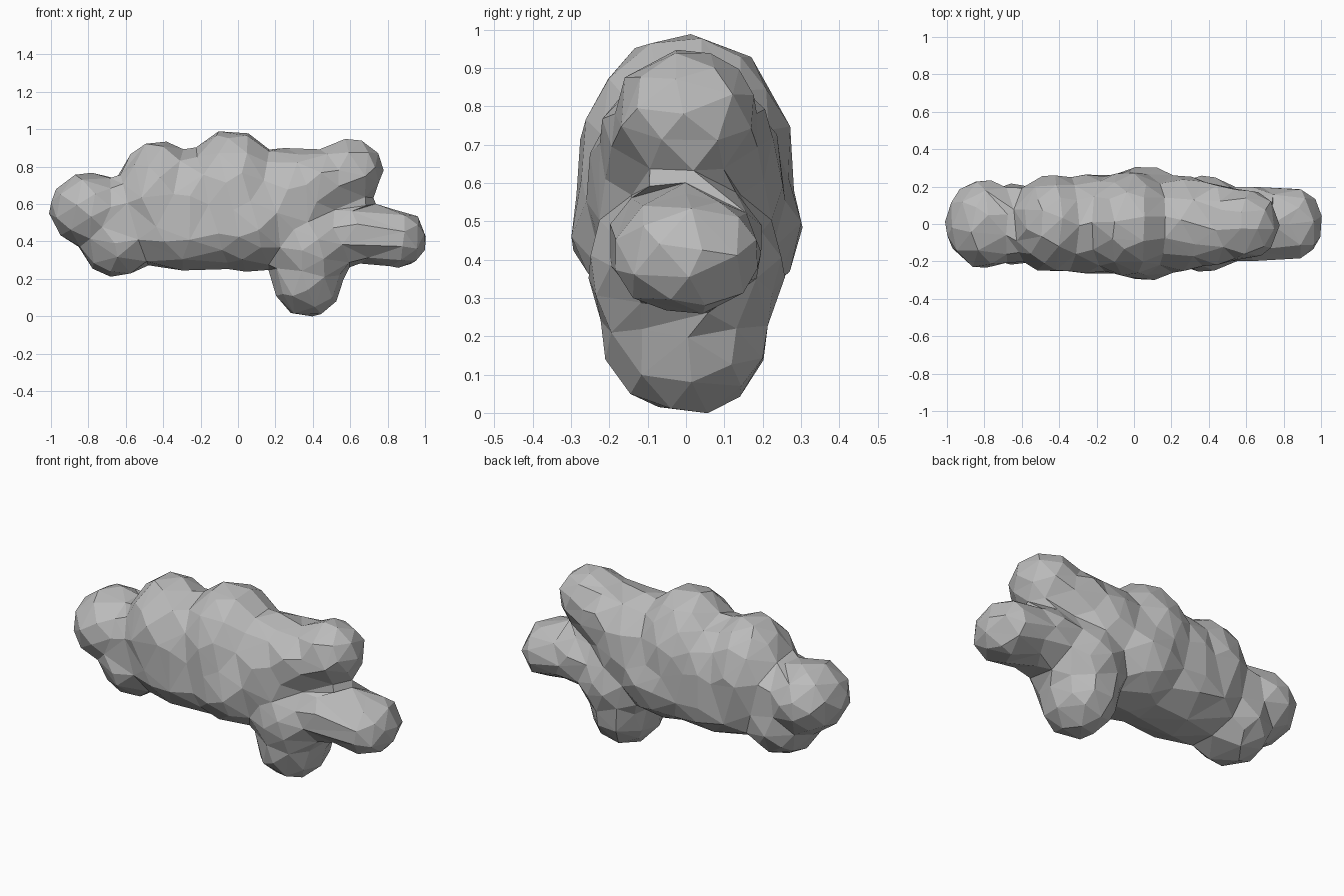
import bpy
import bmesh
from mathutils import Matrix

cube = bpy.data.objects.get("Cube")
if cube:
    bpy.data.objects.remove(cube, do_unlink=True)

# Colour
grey = bpy.data.materials.new("cloud grey")
grey.use_nodes = True
colour = (0.5, 0.5, 0.5, 1)
grey.diffuse_color = colour
grey.node_tree.nodes["Principled BSDF"].inputs["Base Color"].default_value = colour

# Puffs: centre x, centre z, then radii along x, y, z
puffs = {
    "left end": (-0.80, 0.57, 0.21, 0.24, 0.20),
    "left underside": (-0.64, 0.41, 0.21, 0.22, 0.205),
    "left bridge": (-0.64, 0.57, 0.18, 0.21, 0.18),
    "left crown": (-0.43, 0.62, 0.23, 0.265, 0.325),
    "crown bridge": (-0.25, 0.59, 0.26, 0.27, 0.30),
    "main crown": (-0.03, 0.64, 0.27, 0.285, 0.36),
    "belly": (-0.22, 0.45, 0.50, 0.27, 0.21),
    "waist": (0.05, 0.49, 0.30, 0.31, 0.25),
    "right shoulder": (0.25, 0.60, 0.29, 0.26, 0.30),
    "upper arm": (0.42, 0.71, 0.23, 0.23, 0.19),
    "upper arm tip": (0.60, 0.78, 0.18, 0.19, 0.17),
    "upper arm underside": (0.58, 0.66, 0.15, 0.13, 0.15),
    "lower arm": (0.60, 0.44, 0.27, 0.21, 0.165),
    "lower arm neck": (0.74, 0.43, 0.18, 0.20, 0.155),
    "lower arm tip": (0.85, 0.415, 0.16, 0.20, 0.16),
    "foot top": (0.38, 0.37, 0.25, 0.26, 0.23),
    "foot": (0.37, 0.21, 0.19, 0.225, 0.22),
}
bm = bmesh.new()
for x, z, rx, ry, rz in puffs.values():
    place = Matrix.Translation((x, 0, z)) @ Matrix.Diagonal((rx, ry, rz, 1))
    bmesh.ops.create_icosphere(bm, subdivisions=3, radius=1, matrix=place)
mesh = bpy.data.meshes.new("puffs")
bm.to_mesh(mesh)
bm.free()
cloud = bpy.data.objects.new("cloud", mesh)
bpy.context.collection.objects.link(cloud)

# Fuse the puffs into one skin and reduce it to broad facets
fuse = cloud.modifiers.new("fuse", 'REMESH')
fuse.mode = 'VOXEL'
fuse.voxel_size = 0.025
soften = cloud.modifiers.new("soften", 'SMOOTH')
soften.factor = 0.5
soften.iterations = 10
facet = cloud.modifiers.new("facet", 'DECIMATE')
facet.ratio = 0.028
graph = bpy.context.evaluated_depsgraph_get()
skin = bpy.data.meshes.new_from_object(cloud.evaluated_get(graph))
cloud.modifiers.clear()
cloud.data = skin
bpy.data.meshes.remove(mesh)
skin.name = "cloud"

skin.materials.clear()
skin.materials.append(grey)
for face in skin.polygons:
    face.use_smooth = False
    face.material_index = 0
